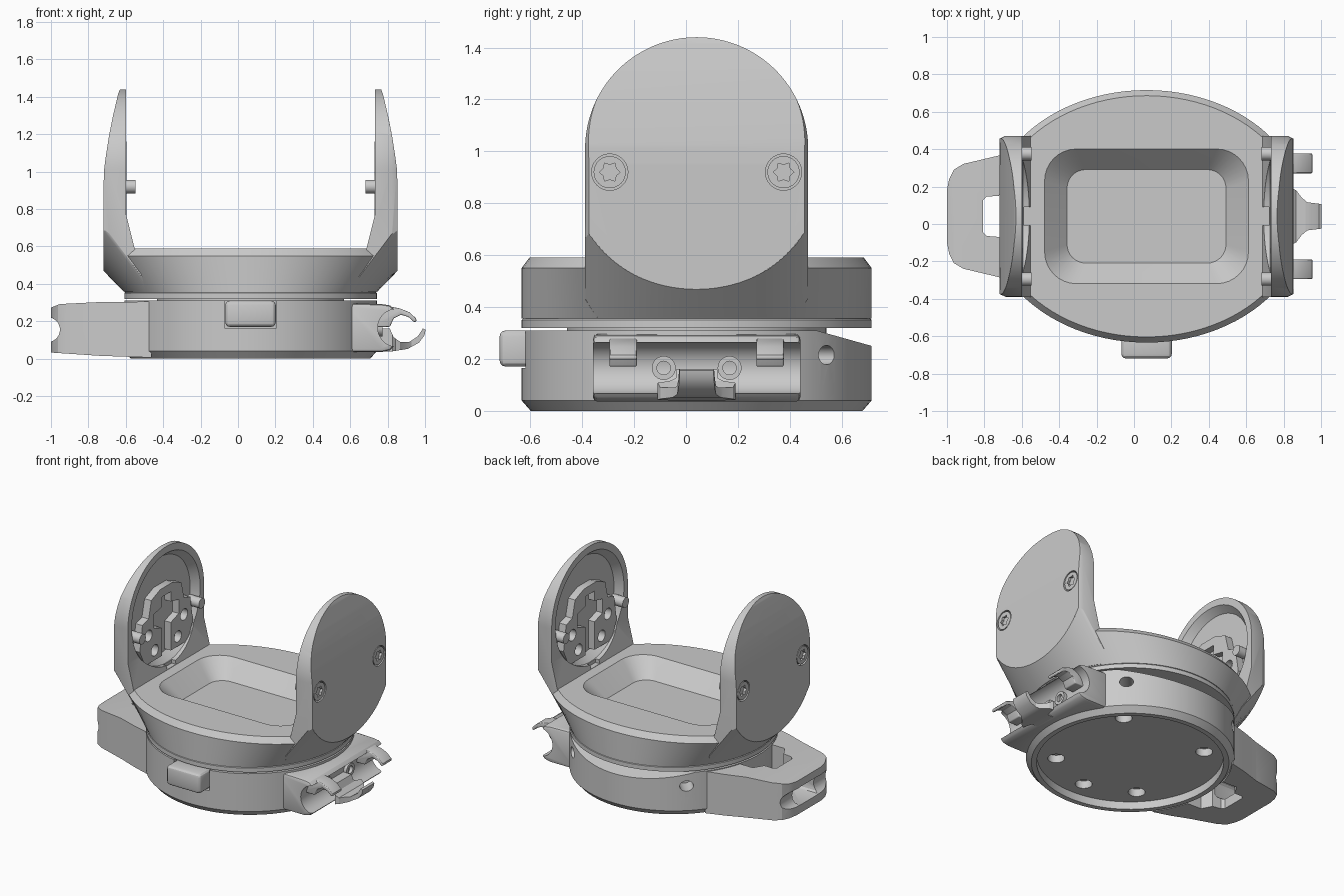
import bpy, bmesh
from math import sin, cos, pi, radians
from mathutils import Vector

cube = bpy.data.objects.get("Cube")
if cube:
    bpy.data.objects.remove(cube)

grey = bpy.data.materials.new("satin grey")
grey.use_nodes = True
tone = (0.59, 0.59, 0.59, 1)
grey.diffuse_color = tone
grey.node_tree.nodes["Principled BSDF"].inputs["Base Color"].default_value = tone

CENTRE = Vector((0.067, 0.041, 0))
parts = []


def solid(name, rings):
    """Bridge matching rings of points and cap both ends."""
    bm = bmesh.new()
    loops = [[bm.verts.new(p) for p in ring] for ring in rings]
    n = len(loops[0])
    for a, b in zip(loops, loops[1:]):
        for i in range(n):
            j = (i + 1) % n
            bm.faces.new((a[i], a[j], b[j], b[i]))
    bm.faces.new(loops[0])
    bm.faces.new(loops[-1])
    bmesh.ops.recalc_face_normals(bm, faces=bm.faces)
    mesh = bpy.data.meshes.new(name)
    bm.to_mesh(mesh)
    bm.free()
    mesh.materials.append(grey)
    ob = bpy.data.objects.new(name, mesh)
    bpy.context.collection.objects.link(ob)
    parts.append(ob)
    return ob


def prism(name, pts, axis, a, b):
    """Extrude a 2D outline along an axis from a to b."""
    place = {"x": lambda p, t: (t, p[0], p[1]),
             "y": lambda p, t: (p[0], t, p[1]),
             "z": lambda p, t: (p[0], p[1], t)}[axis]
    return solid(name, [[place(p, t) for p in pts] for t in (a, b)])


def oval(rx, ry, z=None, n=96):
    pts = [(rx * cos(2 * pi * i / n), ry * sin(2 * pi * i / n)) for i in range(n)]
    return pts if z is None else [(x, y, z) for x, y in pts]


def disc(name, axis, u, v, r, a, b, n=32):
    return prism(name, [(u + x, v + y) for x, y in oval(r, r, n=n)], axis, a, b)


def box(name, x0, x1, y0, y1, z0, z1):
    return prism(name, [(x0, y0), (x1, y0), (x1, y1), (x0, y1)], "z", z0, z1)


def rounded(hx, hy, r, z):
    pts = []
    for k, (sx, sy) in enumerate(((1, 1), (-1, 1), (-1, -1), (1, -1))):
        for i in range(9):
            a = (k + i / 8) * pi / 2
            pts.append((sx * (hx - r) + r * cos(a), sy * (hy - r) + r * sin(a), z))
    return pts


def apply(ob, mod):
    bpy.context.view_layer.objects.active = ob
    bpy.ops.object.modifier_apply(modifier=mod.name)


def combine(ob, *tools, op="DIFFERENCE"):
    for tool in tools:
        mod = ob.modifiers.new("combine", "BOOLEAN")
        mod.operation, mod.solver, mod.object = op, "EXACT", tool
        apply(ob, mod)
        parts.remove(tool)
        bpy.data.objects.remove(tool)
    return ob


def soften(ob, width, segments=3):
    mod = ob.modifiers.new("soften", "BEVEL")
    mod.width, mod.segments, mod.angle_limit = width, segments, radians(40)
    apply(ob, mod)
    return ob


# Round base with dished underside, mounting holes and a sloped back edge
base = solid("base", [oval(.64, .64, 0), oval(.675, .675, .04), oval(.675, .675, .31)])
combine(base, disc("dish", "z", 0, 0, .605, -.1, .055, 96),
        prism("slope", [(.46, .31), (.8, .215), (.8, .4), (.46, .4)], "x", -.9, .9),
        box("tab_notch", -.14, .14, -.8, -.63, .165, .4))
for x, y in ((.34, .34), (-.34, .34), (-.34, -.34), (.34, -.34), (-.01, -.48)):
    combine(base, disc("mount_hole", "z", x, y, .055, -.1, .11))
for a in (48, 132):
    d = Vector((cos(radians(a)), sin(radians(a)), 0))
    side = Vector((-d.y, d.x, 0))
    rings = [[d * t + side * x + Vector((0, 0, .215 + y)) for x, y in oval(.045, .037, n=32)]
             for t in (.55, .8)]
    combine(base, solid("side_hole", rings))

# Front release tab, neck in the gap, and turning ring
soften(box("front_tab", -.135, .135, -.76, -.6, .17, .31), .025)
disc("neck", "z", 0, 0, .5, .25, .34, 96)
solid("turning_ring", [oval(.675, .675, .32), oval(.675, .675, .35), oval(.665, .665, .36)])

# Flared deck with a sunken tray
deck = solid("deck", [oval(.672, .675, .355), oval(.853, .675, .55), oval(.82, .645, .59)])
combine(deck, box("deck_limits", -.735, .735, -1, 1, .3, .7), op="INTERSECT")
combine(deck, solid("tray_cut", [rounded(.425, .25, .1, .47), rounded(.545, .36, .17, .59),
                                 rounded(.545, .36, .17, .7)]))


def ear_outline(x, inset):
    r = .43 - inset
    arch = [(x, r * cos(pi * i / 64), 1.01 + r * sin(pi * i / 64)) for i in range(65)]
    return [(x, r, .36)] + arch + [(x, -r, .36)]


def ear_ring(s, x, r):
    return [(s * x, y, 1.005 + z) for y, z in oval(r, r, n=64)]


PROFILE = [(.56, .36), (.62, .59), (.665, .77), (.665, 1.46), (.69, 1.46), (.708, 1.415),
           (.735, 1.3), (.757, 1.19), (.774, 1.08), (.782, 1.02), (.785, .95), (.785, .36)]
PAD = [(-.24, .68), (.24, .68), (.3, .8), (.27, .98), (.2, 1.0), (.17, 1.12), (.07, 1.16),
       (-.07, 1.16), (-.17, 1.12), (-.2, 1.0), (-.27, .98), (-.3, .8)]
CROSS = [(-.05, .66), (.05, .66), (.05, .88), (.14, .91), (.14, 1.01), (.05, 1.03),
         (.05, 1.1), (-.05, 1.1), (-.05, 1.03), (-.14, 1.01), (-.14, .91), (-.05, .88)]

# Upright ears: arched plates trimmed by the flare, hollowed on the inside
for s, label in ((1, "left"), (-1, "right")):
    ear = solid(label + "_ear", [ear_outline(s * .5, 0), ear_outline(s * .755, 0),
                                 ear_outline(s * .8, .022)])
    combine(ear, prism("thickness", [(s * x, z) for x, z in PROFILE], "y", -.6, .6),
            solid("flare", [oval(.675, .675, .355, 256), oval(1.84, .675, 1.555, 256)]),
            op="INTERSECT")
    combine(ear, solid("hollow", [ear_ring(s, .4, .39), ear_ring(s, .66, .39),
                                  ear_ring(s, .715, .345)]),
            box("channel", *sorted((s * .5, s * .655)), -.05, .05, .592, .75))
    pad = prism(label + "_inner_pad", PAD, "x", s * .662, s * .725)
    combine(pad, prism("cross_cut", CROSS, "x", s * .6, s * .71))
    for y, z in ((.2, .88), (-.2, .88), (.13, .75), (-.13, .75)):
        combine(pad, disc("pad_hole", "x", y, z, .04, s * .6, s * .71))
    for y in (-.335, .335):
        combine(ear, disc("counterbore", "x", y, .92, .07, s * .755, s * .9))
        disc(label + "_pin", "x", y, .92, .036, s * .615, s * .73)
        screw = disc(label + "_screw", "x", y, .92, .062, s * .735, s * .782)
        star = [(y + r * cos(i * pi / 6), .92 + r * sin(i * pi / 6))
                for i in range(12) for r in ((.04, .028)[i % 2],)]
        combine(screw, prism("star_cut", star, "x", s * .765, s * .9))

# Tapered handle with a grooved end, an open slot and a window through the end bar
half = [(-.53, .405), (-.66, .37), (-.79, .325), (-.98, .28), (-1.03, .25), (-1.055, .2),
        (-1.067, .14)]
handle = prism("handle", half + [(x, -y) for x, y in reversed(half)], "z", 0, .4)
combine(handle, prism("handle_height", [(-1.1, .035), (-.8, .015), (-.5, .005), (-.5, .305),
                                        (-.8, .303), (-1.02, .292), (-1.1, .26)],
                      "y", -.6, .6), op="INTERSECT")
combine(handle, disc("end_groove", "y", -1.085, .155, .066, -.5, .5),
        prism("slot", [(-.875, -.085), (-.875, .085), (-.855, .105), (-.79, .11), (-.75, .18),
                       (-.6, .18), (-.6, -.18), (-.75, -.18), (-.79, -.11), (-.855, -.105)],
              "z", -.1, .5),
        soften(box("window", -1.2, -.8, -.12, .12, .09, .22), .03),
        disc("base_clearance", "z", 0, 0, .66, -.1, .5, 96))

# Hook block with a round scoop and bored bosses
BLOCK = [(.5, .035), (.7, .035), (.745, .045), (.77, .065), (.77, .265), (.745, .285),
         (.7, .292), (.5, .297)]
block = soften(prism("hook_block", BLOCK, "y", -.4, .4), .018, 2)
combine(block, disc("scoop", "y", .78, .165, .1, -.5, .5, 48),
        disc("base_clearance", "z", 0, 0, .64, -.1, .5, 96))
for y in (-.127, .127):
    boss = disc("bored_boss", "x", y, .165, .046, .63, .705)
    combine(boss, disc("bore", "x", y, .165, .026, .66, .8))

# Two upper fingers and one broad lower finger curling around a bar
UPPER = [(.65, .288), (.72, .285), (.8, .268), (.85, .248), (.885, .215), (.888, .2),
         (.875, .195), (.845, .222), (.805, .235), (.765, .215), (.745, .17), (.65, .17)]
LOWER = [(.65, .04), (.75, .038), (.84, .052), (.9, .085), (.93, .125), (.936, .155),
         (.922, .162), (.895, .12), (.85, .09), (.8, .09), (.765, .115), (.745, .16), (.65, .16)]
for y in (-.283, .283):
    soften(prism("upper_finger", UPPER, "y", y - .053, y + .053), .014, 3)
finger = prism("lower_finger", LOWER, "y", -.16, .16)
flank = [(.6, .08), (.76, .08), (.775, .15), (.8, .14), (.83, .1), (.86, .075), (.94, .065)]
combine(finger, prism("finger_plan", flank + [(x, -y) for x, y in reversed(flank)],
                      "z", 0, .3), op="INTERSECT")

# Centre everything and keep hard edges sharp
bpy.ops.object.select_all(action="DESELECT")
for ob in parts:
    ob.location = CENTRE
    ob.select_set(True)
bpy.context.view_layer.objects.active = parts[0]
bpy.ops.object.shade_smooth_by_angle(angle=radians(28))
